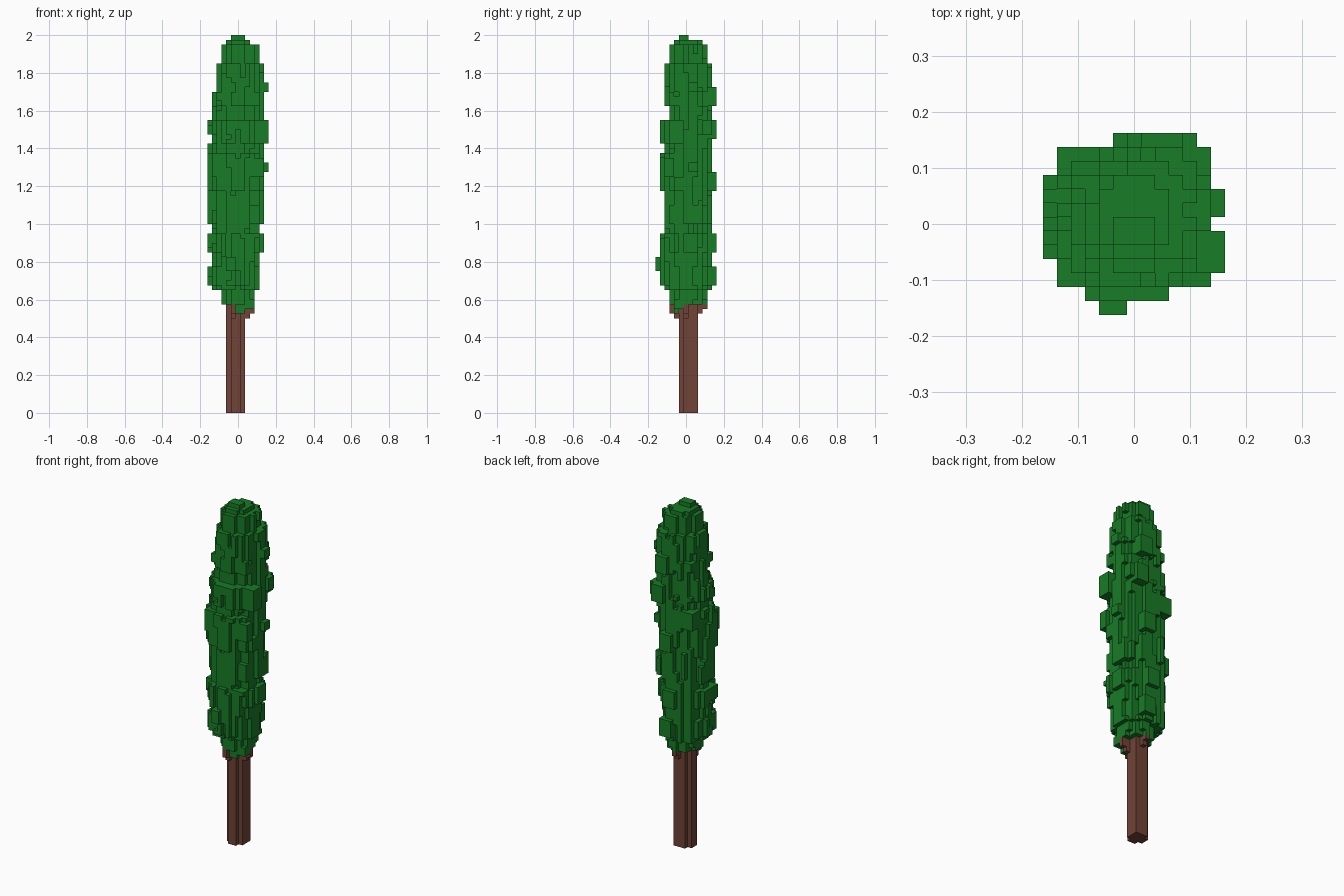
import bpy
import bmesh
import random
from mathutils import Vector

random.seed(7)
V = 0.025  # edge length of one block

cube = bpy.data.objects.get("Cube")
if cube:
    bpy.data.objects.remove(cube, do_unlink=True)


def make_material(name, rgb):
    mat = bpy.data.materials.new(name)
    mat.use_nodes = True
    colour = (*rgb, 1.0)
    mat.diffuse_color = colour
    bsdf = mat.node_tree.nodes["Principled BSDF"]
    bsdf.inputs["Base Color"].default_value = colour
    bsdf.inputs["Roughness"].default_value = 0.9
    return mat


def block_mesh(name, blocks, mat, hidden):
    """Skin a set of grid blocks with the faces that are exposed."""
    bm = bmesh.new()
    corners = {}

    def corner(p):
        key = tuple(round(c * 2) for c in p)
        if key not in corners:
            corners[key] = bm.verts.new(Vector(p) * V)
        return corners[key]

    for block in sorted(blocks):
        centre = Vector(block) + Vector((0, 0, 0.5))
        for axis in range(3):
            for sign in (-1, 1):
                n, a, b = Vector(), Vector(), Vector()
                n[axis] = sign
                near = tuple(int(c) for c in Vector(block) + n)
                if near in blocks or near in hidden:
                    continue
                a[(axis + 1) % 3] = 0.5
                b[(axis + 2) % 3] = 0.5 * sign
                m = centre + n * 0.5
                bm.faces.new([corner(m + o) for o in (-a - b, a - b, a + b, b - a)])
    # merge flat neighbours into larger panels
    bmesh.ops.dissolve_limit(bm, angle_limit=0.01, verts=bm.verts, edges=bm.edges)
    mesh = bpy.data.meshes.new(name)
    bm.to_mesh(mesh)
    bm.free()
    mesh.materials.append(mat)
    obj = bpy.data.objects.new(name, mesh)
    bpy.context.collection.objects.link(obj)


def box(x, y, z):
    """Blocks in inclusive ranges."""
    return {(i, j, k) for i in range(x[0], x[1] + 1)
            for j in range(y[0], y[1] + 1) for k in range(z[0], z[1] + 1)}


bark = make_material("bark brown", (0.16, 0.057, 0.038))
leaf = make_material("leaf green", (0.009, 0.2, 0.019))

# Trunk: a square post with three corners notched out
trunk = box((-2, 1), (0, 1), (0, 27)) | box((-1, 0), (-1, 2), (0, 27))
trunk |= box((1, 1), (2, 2), (0, 27))

# Short branches stepping outward under the crown
branches = set()
for dx, dy, x, y, z in ((1, 0, 2, 0, 20), (0, 1, 0, 3, 21), (0, -1, -1, -2, 20)):
    for step in range(2):
        p, q = x + dx * step, y + dy * step
        branches |= box((p, p), (q, q), (z + step, 22))

# Crown outline, bottom up: first layer, then x and y limits in blocks
outline = [
    (23, -3, 3, -3, 4), (26, -5, 4, -4, 5), (27, -6, 4, -5, 5),
    (31, -5, 4, -5, 5), (34, -6, 5, -5, 5), (38, -5, 4, -4, 5),
    (40, -6, 5, -4, 5), (47, -6, 5, -5, 5), (55, -6, 5, -4, 5),
    (57, -5, 5, -5, 5), (59, -6, 5, -5, 5), (62, -5, 5, -3, 5),
    (65, -5, 5, -4, 5), (68, -4, 5, -4, 5), (74, -3, 4, -3, 4),
    (78, -2, 2, -2, 3), (79, -1, 1, -1, 0),
]

# Each column of leaves is broken into clumps of uneven depth
phase, depth = {}, {}


def clump_limit(i, j, k):
    start = phase.setdefault((i, j), random.randrange(6))
    return depth.setdefault((i, j, (k + start) // 6), random.uniform(0.76, 1.12))


crown = set()
ends = [row[0] for row in outline[1:]] + [80]
for (first, x0, x1, y0, y1), end in zip(outline, ends):
    cx, cy = (x0 + x1) / 2, (y0 + y1) / 2
    rx, ry = (x1 - x0 + 1) / 2, (y1 - y0 + 1) / 2
    for i, j, k in box((x0, x1), (y0, y1), (first, end - 1)):
        r = ((i - cx) / rx) ** 2 + ((j - cy) / ry) ** 2
        limit = clump_limit(i, j, k) if rx > 3 else 1.1
        if r < limit:
            crown.add((i, j, k))

# Leaf clumps standing proud of the crown
for clump in (
    ((5, 6), (1, 2), (51, 52)), ((5, 6), (-3, -1), (57, 61)), ((5, 6), (1, 2), (68, 69)),
    ((0, 2), (5, 6), (27, 30)), ((-1, 1), (5, 6), (34, 37)),
    ((0, 2), (5, 6), (47, 50)), ((2, 4), (5, 6), (58, 61)), ((1, 3), (5, 6), (65, 68)),
    ((-2, -1), (-6, -5), (30, 32)),
    ((-5, -4), (4, 5), (53, 56)), ((4, 5), (4, 5), (59, 61)),
    ((4, 5), (-4, -3), (50, 53)), ((-5, -4), (-4, -3), (50, 54)),
):
    crown |= box(*clump)

# Leaf strands hanging below the crown
crown |= box((0, 1), (-2, -2), (21, 23)) | box((2, 3), (-2, -1), (22, 23))
branches -= crown | trunk
crown -= trunk

block_mesh("trunk", trunk, bark, crown | branches)
block_mesh("branches", branches, bark, crown | trunk)
block_mesh("crown", crown, leaf, trunk | branches)
